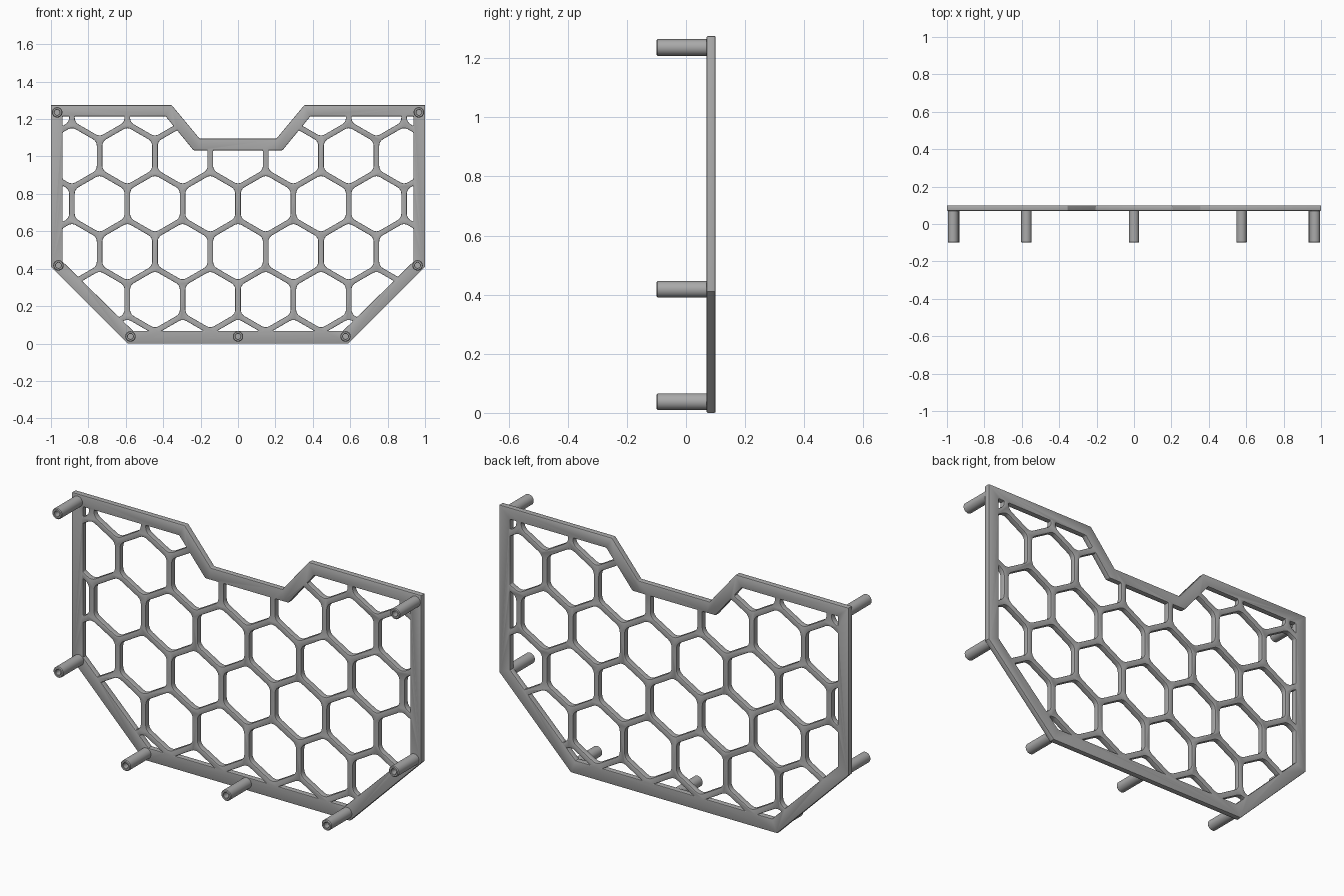
import bpy, bmesh, math

if "Cube" in bpy.data.objects:
    bpy.data.objects.remove(bpy.data.objects["Cube"])

Y0, Y1 = 0.07, 0.1            # plate front and back
PITCH, STRUT = 0.296, 0.03    # honeycomb spacing and strut width

grey = bpy.data.materials.new("grey_plastic")
grey.diffuse_color = (0.40, 0.40, 0.40, 1)
grey.use_nodes = True
grey.node_tree.nodes["Principled BSDF"].inputs["Base Color"].default_value = grey.diffuse_color


def make_object(name, bm):
    bmesh.ops.recalc_face_normals(bm, faces=bm.faces)
    mesh = bpy.data.meshes.new(name)
    bm.to_mesh(mesh)
    bm.free()
    mesh.materials.append(grey)
    ob = bpy.data.objects.new(name, mesh)
    bpy.context.collection.objects.link(ob)
    return ob


def add_prism(bm, pts, y0, y1):
    """Extrude an x,z outline from y0 to y1."""
    face = bm.faces.new([bm.verts.new((x, y0, z)) for x, z in pts])
    ext = bmesh.ops.extrude_face_region(bm, geom=[face])
    verts = [v for v in ext["geom"] if isinstance(v, bmesh.types.BMVert)]
    bmesh.ops.translate(bm, vec=(0, y1 - y0, 0), verts=verts)


def mirrored(half):
    return half + [(-x, z) for x, z in reversed(half)]


def rounded_hexagon(cx, cz, apothem, fillet, seg=4):
    pts = []
    dist = (apothem - fillet) / math.cos(math.pi / 6)
    for k in range(6):
        a = math.pi / 6 + k * math.pi / 3
        for s in range(seg + 1):
            b = a + (s / seg - 0.5) * math.pi / 3
            pts.append((cx + dist * math.cos(a) + fillet * math.cos(b),
                        cz + dist * math.sin(a) + fillet * math.sin(b)))
    return pts


def boolean(ob, other, operation):
    mod = ob.modifiers.new(operation.lower(), "BOOLEAN")
    mod.object, mod.operation, mod.solver = other, operation, "EXACT"


# outer and inner outlines of the frame
outer = mirrored([(0.59, 0), (1, 0.41), (1, 1.275), (0.355, 1.275), (0.205, 1.095)])
inner = mirrored([(0.562, 0.068), (0.937, 0.437), (0.937, 1.215), (0.387, 1.215), (0.238, 1.033)])

bm = bmesh.new()
add_prism(bm, outer, Y0, Y1)
plate = make_object("honeycomb_plate", bm)

bm = bmesh.new()
add_prism(bm, inner, Y0 - 0.05, Y1 + 0.05)
window = make_object("window_helper", bm)

# hexagonal openings, clipped to the window
bm = bmesh.new()
for row in range(6):
    z = 1.26 - row * PITCH * math.sqrt(3) / 2
    for col in range(-4, 5):
        x = (col + (0.5 if row % 2 == 0 else 0)) * PITCH
        add_prism(bm, rounded_hexagon(x, z, (PITCH - STRUT) / 2, 0.04), Y0 - 0.03, Y1 + 0.03)
openings = make_object("openings_helper", bm)
boolean(openings, window, "INTERSECT")
boolean(plate, openings, "DIFFERENCE")
bevel = plate.modifiers.new("edge_softening", "BEVEL")
bevel.width, bevel.segments = 0.004, 2
bevel.limit_method, bevel.angle_limit = "ANGLE", math.radians(50)
bevel.use_clamp_overlap = False

# bake the plate and drop the helpers
bpy.context.view_layer.update()
baked = bpy.data.meshes.new_from_object(plate.evaluated_get(bpy.context.evaluated_depsgraph_get()))
plate.modifiers.clear()
plate.data = baked
for helper in (openings, window):
    bpy.data.objects.remove(helper)


def post(x, z):
    """Round standoff with a blind screw hole in its front end."""
    profile = [(0.028, Y0 + 0.005), (0.028, -0.096), (0.024, -0.1),
               (0.016, -0.1), (0.014, -0.098), (0.014, 0.0)]
    n = 32
    bm = bmesh.new()
    rings = [[bm.verts.new((x + r * math.cos(2 * math.pi * i / n), y,
                            z + r * math.sin(2 * math.pi * i / n))) for i in range(n)]
             for r, y in profile]
    for a, b in zip(rings, rings[1:]):
        for i in range(n):
            j = (i + 1) % n
            bm.faces.new((a[i], a[j], b[j], b[i]))
    bm.faces.new(rings[0])
    bm.faces.new(rings[-1])
    return make_object("standoff_post", bm)


parts = [plate, post(0, 0.038)]
for side in (-1, 1):
    for x, z in [(0.575, 0.038), (0.96, 0.418), (0.967, 1.236)]:
        parts.append(post(side * x, z))

# smooth shading with sharp edges kept
for ob in parts:
    bpy.ops.object.select_all(action="DESELECT")
    ob.select_set(True)
    bpy.context.view_layer.objects.active = ob
    bpy.ops.object.shade_smooth_by_angle(angle=math.radians(30))
